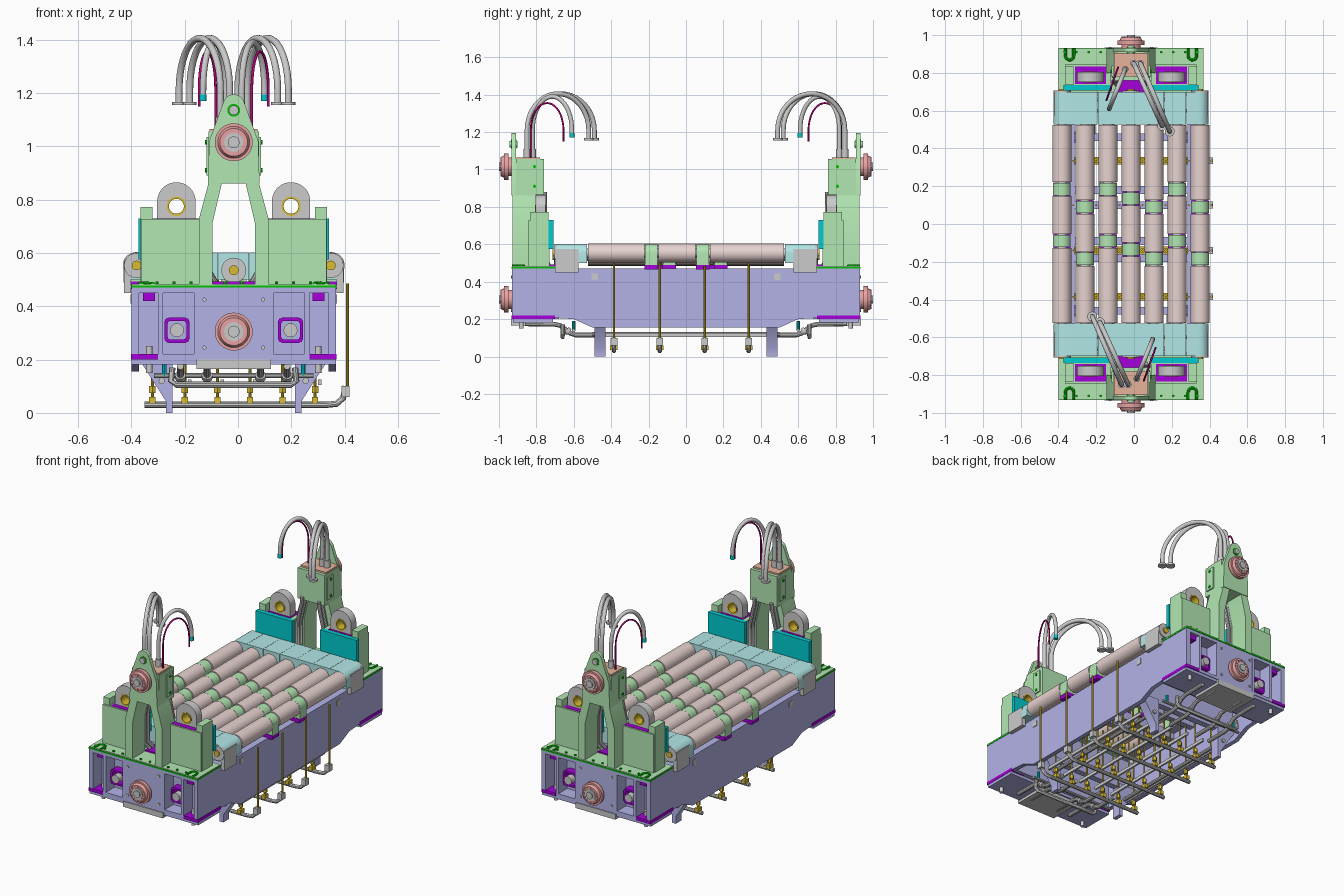
import bpy, bmesh
from math import sin, cos, pi
from mathutils import Vector, Matrix

if "Cube" in bpy.data.objects:
    bpy.data.objects.remove(bpy.data.objects["Cube"])

PALETTE = dict(lavender=(.45, .45, .8), green=(.45, .8, .45), purple=(.38, 0, .7), teal=(0, .6, .63),
               ice=(.45, .8, .8), pink=(.8, .65, .63), wheel=(.8, .36, .36), gold=(.7, .5, .03),
               lime=(0, .55, 0), salmon=(.8, .45, .33), maroon=(.5, 0, .2))
MATS = {}
for key, col in PALETTE.items():
    MATS[key] = bpy.data.materials.new(key)
    MATS[key].diffuse_color = (*col, 1)

CENTRE = Matrix.Translation((-.016, 0, 0))     # machine axis sits slightly left because of the side pipes
M = CENTRE
PREFIX = ""


def finish(name, bm, mat):
    bmesh.ops.recalc_face_normals(bm, faces=bm.faces)
    me = bpy.data.meshes.new(name)
    bm.to_mesh(me)
    bm.free()
    ob = bpy.data.objects.new(PREFIX + name, me)
    bpy.context.collection.objects.link(ob)
    ob.matrix_world = M
    if mat:
        me.materials.append(MATS[mat])
    return ob


def box(name, x0, x1, y0, y1, z0, z1, mat=None):
    return prism(name, [(x0, z0), (x1, z0), (x1, z1), (x0, z1)], y0, y1, mat)


def prism(name, pts, a0, a1, mat=None, axis='y'):
    """Extrude a profile: (x, z) points along y, or (y, z) points along x."""
    bm = bmesh.new()
    place = (lambda p, a: (p[0], a, p[1])) if axis == 'y' else (lambda p, a: (a, p[0], p[1]))
    lo, hi = ([bm.verts.new(place(p, a)) for p in pts] for a in (a0, a1))
    bm.faces.new(lo)
    bm.faces.new(hi)
    for i in range(len(pts)):
        j = (i + 1) % len(pts)
        bm.faces.new((lo[i], lo[j], hi[j], hi[i]))
    return finish(name, bm, mat)


def ring(name, outer, inner, y0, y1, mat=None):
    """Extruded plate with a hole; both outlines have the same point count."""
    bm = bmesh.new()
    L = [[bm.verts.new((x, y, z)) for x, z in pts] for pts, y in
         ((outer, y0), (outer, y1), (inner, y1), (inner, y0))]
    n = len(outer)
    for a in range(4):
        for i in range(n):
            j, b = (i + 1) % n, (a + 1) % 4
            bm.faces.new((L[a][i], L[a][j], L[b][j], L[b][i]))
    return finish(name, bm, mat)


def cyl(name, p, q, r, mat=None, n=20, r2=None):
    p, q = Vector(p), Vector(q)
    bm = bmesh.new()
    rot = (q - p).to_track_quat('Z', 'Y').to_matrix().to_4x4()
    bmesh.ops.create_cone(bm, cap_ends=True, segments=n, radius1=r, radius2=r2 or r, depth=(q - p).length,
                          matrix=Matrix.Translation((p + q) / 2) @ rot)
    return finish(name, bm, mat)


def tube(name, pts, r, mat=None, n=10):
    """Sweep a circle along a polyline."""
    pts = [Vector(p) for p in pts]
    bm = bmesh.new()
    rings, side = [], None
    for i, p in enumerate(pts):
        t = (pts[min(i + 1, len(pts) - 1)] - pts[max(i - 1, 0)]).normalized()
        side = t.orthogonal() if side is None else side - t * side.dot(t)
        side.normalize()
        up = t.cross(side)
        rings.append([bm.verts.new(p + r * (cos(k * 2 * pi / n) * side + sin(k * 2 * pi / n) * up)) for k in range(n)])
    for a, b in zip(rings, rings[1:]):
        for k in range(n):
            bm.faces.new((a[k], a[(k + 1) % n], b[(k + 1) % n], b[k]))
    bm.faces.new(rings[0])
    bm.faces.new(rings[-1])
    return finish(name, bm, mat)


def arc(cx, cz, r, a0, a1, n):
    return [(cx + r * cos(a0 + (a1 - a0) * i / n), cz + r * sin(a0 + (a1 - a0) * i / n)) for i in range(n + 1)]


def hose(name, s, e, peak, z1, r, mat=None):
    pts = [(*s, 1.05)]
    for i in range(21):
        t = pi * i / 20
        f = (1 - cos(t)) / 2
        pts.append((s[0] + (e[0] - s[0]) * f, s[1] + (e[1] - s[1]) * f, 1.21 + (peak - 1.21) * sin(t)))
    tube(name, pts + [(*e, z1)], r, mat, 12)


# ---- side walls, cross beams and feet ----
half = [(.93, .47), (.93, .22), (.6, .2), (.5, .155)]
wall = half + [(-y, z) for y, z in reversed(half)]
for s in (-1, 1):
    prism("side_wall", wall, s * .355, s * .383, 'lavender', 'x')
    box("top_rail", s * .30, s * .383, -.70, .70, .45, .47, 'lavender')
    for e in (-1, 1):
        foot = [(.37, .22), (.335, .17), (.255, .045), (.255, 0), (.23, 0), (.23, .22)]
        prism("foot", [(s * x, z) for x, z in foot], e * .43, e * .49, 'lavender')
        box("side_pad", s * .38, s * .387, e * .47, e * .505, .41, .445)
for y in (-.46, .46):
    box("cross_beam", -.36, .36, y - .02, y + .02, .20, .40, 'lavender')
for y in (-.18, -.09, .10, .18):
    box("bearing_beam", -.36, .36, y - .02, y + .02, .41, .465, 'lavender')

# ---- seven split rollers on a shallow trough ----
PITCH = .122
for i in range(7):
    x = (i - 3) * PITCH
    z = .535 + .018 * (x / .366) ** 2
    b = (-.135, .135) if i == 3 else (-.09, .185) if i in (0, 2, 5) else (-.185, .09)
    cuts = [-.525, b[0] - .036, b[0] + .036, b[1] - .036, b[1] + .036, .525]
    for k in (0, 2, 4):
        cyl("roller_segment", (x, cuts[k] + .002, z), (x, cuts[k + 1] - .002, z), .05, 'pink', 32)
    cyl("roller_axle", (x, -.6, z), (x, .6, z), .025)
    for y in b:
        cap = arc(x, z, .047, 0, pi, 14)
        prism("bearing_cap", cap + [(x - .047, .49), (x + .047, .49)], y - .033, y + .033, 'green')
        box("bearing_foot", x - .045, x + .045, y - .036, y + .036, .465, .492, 'purple')

# ---- spray headers with risers between the rollers ----
for y in (-.385, -.14, .10, .335):
    tube("spray_header", [(-.335, y, .03), (.345, y, .03), (.385, y, .034), (.41, y, .055), (.42, y, .1)], .012)
    box("header_valve", .405, .435, y - .018, y + .018, .06, .1)
    cyl("feed_rod", (.427, y, .1), (.427, y, .485), .006, 'gold', 8)
    for k in range(6):
        x = (k - 2.5) * PITCH
        cyl("spray_riser", (x, y, .03), (x, y, .5), .005, 'gold', 8)
        cyl("riser_nut", (x, y, .075), (x, y, .1), .014, 'gold', 6)
        box("nozzle_block", x - .012, x + .012, y - .02, y + .02, .035, .06, 'gold')
for k in range(6):
    x = (k - 2.5) * PITCH
    box("support_bar", x + .012, x + .024, -.43, .43, .105, .125)
for s in (-1, 1):
    tube("supply_pipe", [(s * .27, -.5, .12), (s * .27, .5, .12)], .012)

# ---- both ends: the rear end is the front turned half round ----
for PREFIX, turn in (("front_", 0), ("rear_", pi)):
    M = CENTRE @ Matrix.Rotation(turn, 4, 'Z')
    # end frame with pockets
    box("end_web", -.37, .37, -.84, -.82, .2, .46, 'lavender')
    box("end_bulkhead", -.37, .37, -.70, -.68, .2, .46, 'lavender')
    box("end_top_flange", -.383, .383, -.93, -.70, .45, .47, 'lavender')
    box("end_bottom_flange", -.28, .28, -.93, -.70, .2, .22, 'lavender')
    box("end_under_plate", -.383, .383, -.925, -.71, .182, .2, 'lavender')
    box("end_wheel_plate", -.13, .13, -.93, -.84, .22, .45, 'lavender')
    box("deck_edge", -.385, .385, -.933, -.70, .47, .478, 'lime')
    box("deck_plate", -.383, .383, -.93, -.70, .478, .484, 'green')
    box("under_box", -.14, .14, -.935, -.72, .165, .2)
    for i in range(12):
        x = (i - 5.5) * .064
        cyl("deck_bolt", (x, -.91, .484), (x, -.91, .492), .007, 'lime', 6)
    for x in (-.11, .11):
        for z in (.245, .425):
            cyl("plate_bolt", (x, -.93, z), (x, -.936, z), .008, None, 8)

    # guide wheels, lower and upper
    for z in (.305, 1.015):
        cyl("wheel_neck", (0, -.92, z), (0, -.955, z), .05, 'wheel', 32)
        cyl("wheel_flange", (0, -.948, z), (0, -.972, z), .071, 'wheel', 40)
        cyl("wheel_tread", (0, -.972, z), (0, -.988, z), .06, 'wheel', 40, .052)
        cyl("wheel_hub", (0, -.98, z), (0, -.993, z), .036, None, 32)
        cyl("wheel_pin", (0, -.99, z), (0, -1.0, z), .022, None, 24)
        for k in range(12):
            a = k * pi / 6
            cyl("wheel_bolt", (.046 * cos(a), -.975, z + .046 * sin(a)), (.046 * cos(a), -.992, z + .046 * sin(a)), .006, 'wheel', 6)

    # tower body and pointed front plate
    box("tower_box", -.095, .095, -.91, -.76, .86, 1.055, 'green')
    box("tower_cap", -.09, .09, -.905, -.78, 1.055, 1.065, 'salmon')
    peak = [(-.097, .86), (.097, .86), (.092, 1.02)] + arc(0, 1.155, .04, .3, pi - .3, 14) + [(-.092, 1.02)]
    prism("tower_face", peak, -.932, -.91, 'green')
    cyl("peak_boss", (0, -.935, 1.135), (0, -.907, 1.135), .024, 'lime', 24)
    cyl("peak_pin", (0, -.945, 1.135), (0, -.9, 1.135), .018)
    box("tower_floor", -.08, .08, -.80, -.70, .484, .492, 'purple')

    for s in (-1, 1):
        # hose pipes tucked behind the split legs
        for y in (-.785, -.755):
            tube("tower_pipe", [(s * .07, y + .02, .49), (s * .092, y, .53), (s * .092, y, .71), (s * .062, y, .84), (s * .06, y, .88)], .012)
        # ribs and pads of the end frame
        for x in (.14, .275):
            box("end_rib", s * (x - .009), s * (x + .009), -.93, -.70, .2, .45, 'lavender')
        box("corner_pad", s * .285, s * .385, -.932, -.70, .2, .22, 'purple')
        sq = [k * pi / 16 for k in range(32)]
        q = [(s * .213 + .047 * cos(a) / max(abs(cos(a)), abs(sin(a)), .78),
              .31 + .047 * sin(a) / max(abs(cos(a)), abs(sin(a)), .78)) for a in sq]
        ring("pocket_frame", q, [(s * .213 + .75 * (x - s * .213), .31 + .75 * (z - .31)) for x, z in q], -.89, -.84, 'purple')
        cyl("pocket_shaft", (s * .213, -.84, .31), (s * .213, -.91, .31), .026)
        box("clamp_pad", s * .295, s * .34, -.91, -.85, .42, .45, 'purple')
        cyl("clamp_bolt", (s * .317, -.88, .15), (s * .317, -.88, .25), .012, None, 12)
        # split tower legs
        leg = [(.08, .484), (.08, .71), (.045, .86), (.095, .86), (.13, .73), (.13, .484)]
        prism("tower_leg", [(s * x, z) for x, z in leg], -.928, -.80, 'green')
        box("tower_side_plate", s * .095, s * .103, -.84, -.78, .89, 1.035, 'green')
        for z in (.91, 1.015):
            cyl("side_plate_bolt", (s * .1, -.81, z), (s * .108, -.81, z), .009, 'lime', 8)
        # base block, outer cheek and lifting eye
        box("base_block", s * .105, s * .348, -.845, -.73, .484, .728, 'green')
        box("base_cheek", s * .305, s * .35, -.835, -.735, .484, .772, 'green')
        box("teal_pad", s * .1, s * .357, -.735, -.708, .575, .73, 'teal')
        box("eye_seat", s * .215 - .082, s * .215 + .082, -.835, -.74, .72, .73, 'purple')
        angles = [k * pi / 24 for k in range(48)]
        outer = []
        for a in angles:
            f = .072 if sin(a) >= 0 else .072 / max(abs(cos(a)), abs(sin(a)))
            outer.append((s * .215 + f * cos(a), .793 + f * sin(a)))
        hole, bush = ([(s * .215 + r * cos(a), .775 + r * sin(a)) for a in angles] for r in (.036, .028))
        ring("lifting_eye", outer, hole, -.805, -.752)
        ring("eye_bush", hole, bush, -.808, -.749, 'gold')
        # U slot on the deck
        tube("deck_slot", [(s * .325 - .022, -.93, .484), (s * .325 - .022, -.895, .484)] +
             [(s * .325 + x, y, .484) for x, y in arc(0, -.89, .022, pi, 0, 8)] + [(s * .325 + .022, -.93, .484)], .008, 'lime', 8)
        # pipes dipping beneath the frame
        for x in (.10, .20):
            tube("dip_pipe", [(s * x, -.86, .175), (s * x, -.70, .172), (s * x, -.67, .165), (s * x, -.62, .125),
                              (s * x, -.59, .115), (s * x, -.44, .115)], .013)
            cyl("pipe_collar", (s * x, -.64, .142), (s * x, -.625, .13), .02)
        cyl("teal_fitting", (s * .26, -.60, .14), (s * .26, -.60, .19), .009, 'teal', 10)
        box("cover_side", s * .385, s * .411, -.70, -.575, .45, .575)
    tube("cross_pipe", [(-.3, -.6, .14), (.3, -.6, .14)], .009)
    tube("return_pipe", [(-.23, -.66, .17), (-.235, -.66, .12), (-.215, -.66, .105), (.215, -.66, .105),
                         (.235, -.66, .12), (.23, -.66, .17)], .012)

    # roller end covers, rounded at the outer corners
    for i in range(-3, 4):
        x0, x1 = i * .1172 - .0580, i * .1172 + .0580
        prof = [(x0, .5), (x1, .5), (x1, .602), (x0, .602)]
        if abs(i) == 3:
            s = i // 3
            prof = [(s * .2936, .5), (s * .41, .5)] + [(s * x, z) for x, z in arc(.36, .552, .05, 0, pi / 2, 8)] + [(s * .2936, .602)]
        prism("roller_cover", prof, -.70, -.528, 'ice')
        if i % 3 == 0:
            z = .553 if i else .535
            cyl("roller_end", (i * .1215, -.69, z), (i * .1215, -.707, z), .047, None, 28)
            cyl("roller_end_plug", (i * .1215, -.70, z), (i * .1215, -.715, z), .018, 'gold')

    # hoses over the tower
    for s0, e0 in (((-.05, -.85), (-.205, -.49)), ((-.015, -.85), (-.165, -.52))):
        hose("large_hose", s0, e0, 1.405, 1.165, .013)
        cyl("hose_flange", (*e0, 1.155), (*e0, 1.167), .026)
        cyl("hose_base", (*s0, 1.06), (*s0, 1.11), .019)
    s0, e0 = (.03, -.82), (.115, -.61)
    hose("small_hose", s0, e0, 1.39, 1.19, .012)
    cyl("hose_tip", (*e0, 1.17), (*e0, 1.195), .013, 'teal')
    cyl("hose_base", (*s0, 1.06), (*s0, 1.11), .017)
    hose("thin_hose", (.068, -.83), (.13, -.655), 1.355, 1.15, .005, 'maroon')

# ---- smooth round parts, keep hard edges ----
bpy.context.view_layer.update()
for ob in bpy.context.scene.objects:
    ob.select_set(True)
    bpy.context.view_layer.objects.active = ob
bpy.ops.object.shade_smooth_by_angle(angle=.6)

for m in bpy.data.materials:
    if m.users and not m.is_grease_pencil:
        m.use_nodes = True
        m.node_tree.nodes["Principled BSDF"].inputs["Base Color"].default_value = m.diffuse_color
